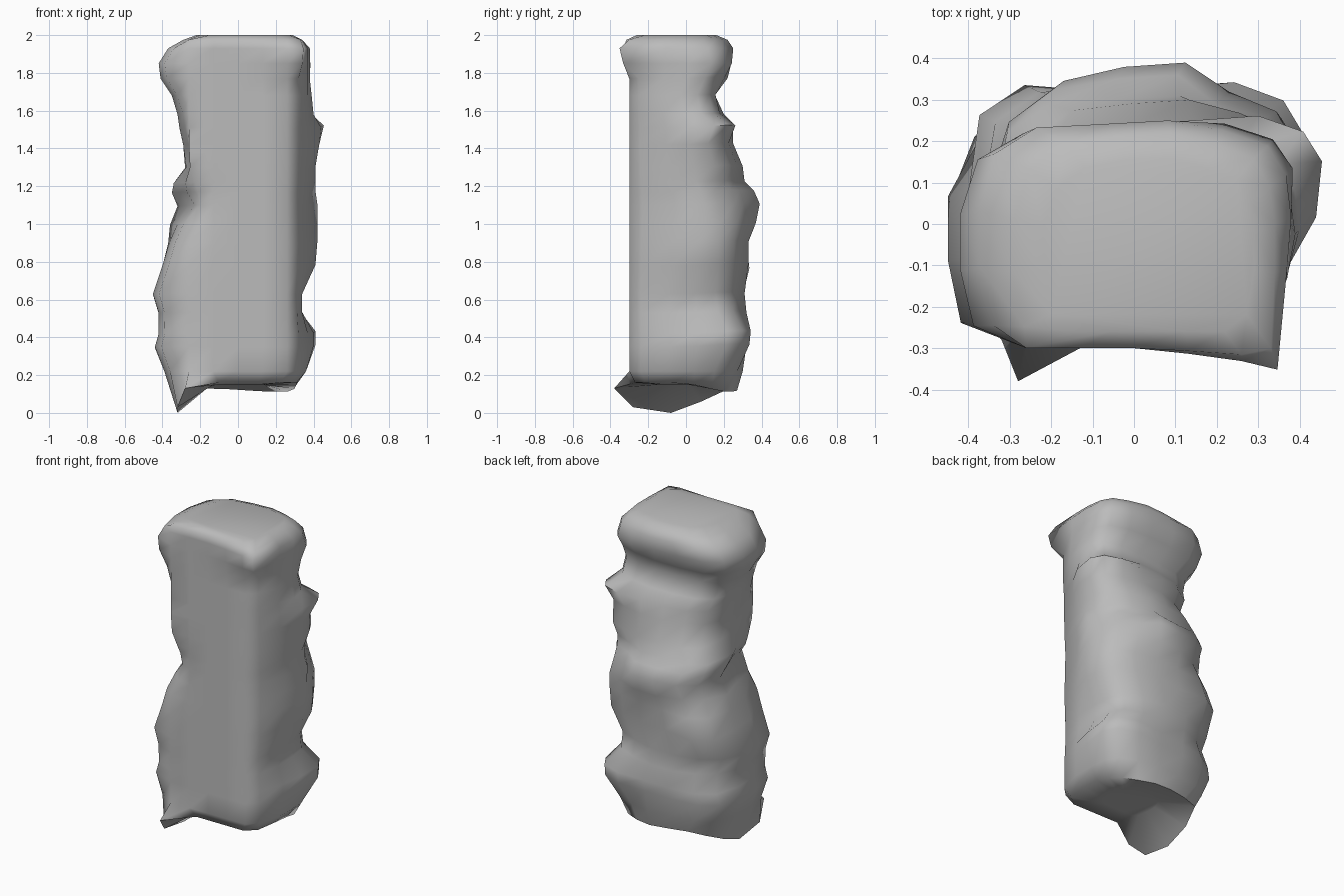
import bpy
import bmesh
import math
from mathutils import Vector

# Remove the default cube only
default_cube = bpy.data.objects.get("Cube")
if default_cube:
    bpy.data.objects.remove(default_cube, do_unlink=True)

# Plain grey stone
stone = bpy.data.materials.new("grey_stone")
stone.use_nodes = True
stone.diffuse_color = (0.5, 0.5, 0.5, 1)
stone.node_tree.nodes["Principled BSDF"].inputs["Base Color"].default_value = stone.diffuse_color

# Cross-section with a flat front and a rounder back, in half-widths
SECTION = [(-.72, -1), (-.35, -1), (0, -1), (.35, -1), (.72, -1),
           (.93, -.8), (1, -.3), (1, .15), (.96, .5),
           (.84, .76), (.55, .9), (.2, 1), (-.2, .97), (-.6, .88),
           (-.87, .65), (-1, .2), (-1, -.3), (-.92, -.8)]
FRONT_POINTS = 5
FRONT_LEFT_CORNER = 5
LEFT_SIDE = 6
BACK_LEFT = (8, 9, 10)
BACK_CENTRE = (11, 12, 13)
BACK_RIGHT = (13, 14)
FRONT_RIGHT = (16, 17, 0)

# Weathered outline: height, right edge, left edge, back edge
OUTLINE = [(.22, -.39, .36, .3), (.35, -.44, .4, .32), (.42, -.42, .4, .33),
           (.53, -.42, .34, .32), (.63, -.45, .34, .31), (.78, -.4, .41, .33),
           (.9, -.37, .42, .33), (1, -.36, .42, .37), (1.1, -.32, .42, .39),
           (1.17, -.35, .41, .36), (1.22, -.34, .41, .31), (1.3, -.28, .41, .3),
           (1.42, -.29, .43, .25), (1.51, -.31, .44, .25), (1.58, -.32, .4, .2),
           (1.68, -.35, .39, .18), (1.77, -.41, .38, .22), (1.85, -.42, .38, .24),
           (1.93, -.37, .38, .25), (1.975, -.29, .34, .22)]
FRONT = -.3

# Ledges and hollows on the corners: points, height, reach, shift
LEDGES = [(BACK_LEFT, .38, .18, (.03, .05)), (BACK_LEFT, 1.12, .2, (-.04, -.05)),
          (BACK_LEFT, 1.5, .1, (.03, .04)), (BACK_LEFT, 1.84, .12, (.02, .03)),
          (BACK_RIGHT, .57, .12, (.03, -.03)), (BACK_RIGHT, .82, .17, (-.03, .05)),
          (BACK_RIGHT, 1.02, .1, (.02, -.03)), (BACK_RIGHT, 1.25, .1, (-.02, .02)),
          (BACK_RIGHT, 1.45, .1, (.02, -.02)), (BACK_CENTRE, 1.66, .09, (0, -.03)),
          (BACK_RIGHT, 1.9, .1, (-.02, .02)), (FRONT_RIGHT, 1.1, .25, (.06, .03))]


def smooth_pulse(value, centre, width):
    """Bump that fades to zero at the given distance."""
    distance = abs(value - centre) / width
    return 0.5 + 0.5 * math.cos(math.pi * distance) if distance < 1 else 0.0


def make_ring(height, x_min, x_max, y_min, y_max):
    """Fit the cross-section into the given bounds."""
    centre = Vector(((x_min + x_max) / 2, (y_min + y_max) / 2, height))
    half_x, half_y = (x_max - x_min) / 2, (y_max - y_min) / 2
    return [centre + Vector((u * half_x, v * half_y, 0)) for u, v in SECTION]


def weather(ring, height):
    """Keep the front straight, then push out ledges and tilt them."""
    for i in range(FRONT_POINTS):
        ring[i].x = -.26 + .13 * i
    ring[FRONT_LEFT_CORNER].x = min(ring[FRONT_LEFT_CORNER].x, .32)
    ring[LEFT_SIDE].x = min(ring[LEFT_SIDE].x, .37)
    for points, centre, reach, shift in LEDGES:
        for i in points:
            ring[i] += Vector((*shift, 0)) * smooth_pulse(height, centre, reach)
    if 0.3 < height < 1.8:
        for point in ring:
            point.z += 0.15 * point.x * max(0, point.y)
    # Overhanging lip at the top of the front left corner
    lip = smooth_pulse(height, 1.9, .14)
    ring[FRONT_LEFT_CORNER] += Vector((.03, -.12, 0)) * lip
    ring[FRONT_LEFT_CORNER - 1] += Vector((0, -.035, 0)) * lip
    ring[FRONT_LEFT_CORNER - 2] += Vector((0, -.015, 0)) * lip


rings = []

# Flat sloping underside with a jagged tooth at the right
rings.append(make_ring(.15, -.14, .14, -.14, .12))
rim = make_ring(.16, -.3, .31, -.27, .27)
for point in rim:
    point.z -= 0.13 * max(0, point.y) * (1 + 3 * max(0, point.x))
tooth = {0: (-.28, -.38, .13), -1: (-.32, -.28, .03), -2: (-.32, -.08, 0),
         -3: (-.32, .08, .06), -4: (-.28, .21, .12)}
for index, place in tooth.items():
    rim[index] = Vector(place)
rings.append(rim)

# Weathered shaft
for height, x_min, x_max, y_max in OUTLINE:
    ring = make_ring(height, x_min, x_max, FRONT, y_max)
    weather(ring, height)
    rings.append(ring)

# Flat top
rings.append(make_ring(2, -.22, .29, -.26, .16))

# Skin the rings and close both ends
bm = bmesh.new()
loops = [[bm.verts.new(point) for point in ring] for ring in rings]
count = len(SECTION)
for lower, upper in zip(loops, loops[1:]):
    for i in range(count):
        j = (i + 1) % count
        bm.faces.new((lower[i], lower[j], upper[j], upper[i]))
bm.faces.new(list(reversed(loops[0])))
bm.faces.new(loops[-1])
bmesh.ops.recalc_face_normals(bm, faces=bm.faces)

mesh = bpy.data.meshes.new("stone_pillar")
bm.to_mesh(mesh)
bm.free()
mesh.materials.append(stone)
pillar = bpy.data.objects.new("stone_pillar", mesh)
bpy.context.collection.objects.link(pillar)

# Soft shading, with a crisp edge around the underside
bpy.ops.object.select_all(action="DESELECT")
pillar.select_set(True)
bpy.context.view_layer.objects.active = pillar
bpy.ops.object.shade_smooth_by_angle(angle=math.radians(75))
